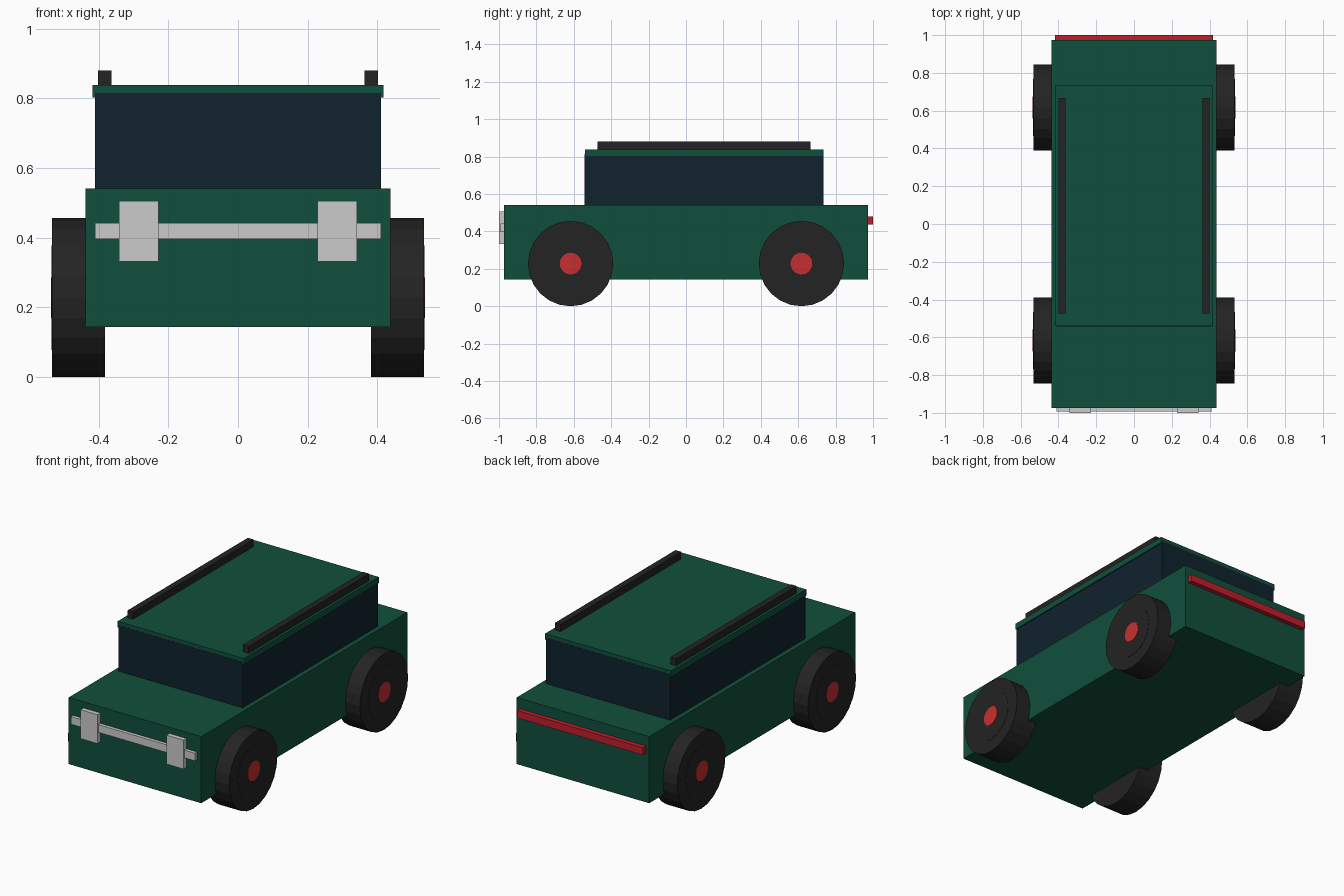
import bpy
import math

cube = bpy.data.objects.get("Cube")
if cube:
    bpy.data.objects.remove(cube, do_unlink=True)


def material(name, rgb):
    mat = bpy.data.materials.new(name)
    mat.use_nodes = True
    mat.diffuse_color = (*rgb, 1)
    mat.node_tree.nodes["Principled BSDF"].inputs["Base Color"].default_value = (*rgb, 1)
    return mat


GREEN = material("dark green paint", (0.005, 0.078, 0.044))
GLASS = material("navy glass", (0.005, 0.016, 0.027))
BLACK = material("black rubber", (0.017, 0.017, 0.017))
SILVER = material("silver trim", (0.60, 0.60, 0.60))
HUB_RED = material("hub red", (0.58, 0.028, 0.028))
LAMP_RED = material("tail lamp red", (0.53, 0.013, 0.024))


def box(name, mat, x, y, z):
    """Box spanning the (low, high) pairs on each axis."""
    spans = (x, y, z)
    bpy.ops.mesh.primitive_cube_add(size=1, location=[(a + b) / 2 for a, b in spans])
    obj = bpy.context.object
    obj.name = name
    obj.scale = [b - a for a, b in spans]
    bpy.ops.object.transform_apply(location=False, rotation=False, scale=True)
    obj.data.materials.append(mat)
    return obj


def disc(name, mat, radius, x, y, z, sides=24):
    """Cylinder along the x axis between the two x values."""
    bpy.ops.mesh.primitive_cylinder_add(
        vertices=sides, radius=radius, depth=abs(x[1] - x[0]),
        location=((x[0] + x[1]) / 2, y, z), rotation=(0, math.pi / 2, 0))
    obj = bpy.context.object
    obj.name = name
    obj.data.materials.append(mat)
    return obj


# Body, cabin and roof
box("body", GREEN, (-0.438, 0.438), (-0.973, 0.973), (0.144, 0.542))
box("cabin_glass", GLASS, (-0.41, 0.41), (-0.542, 0.736), (0.53, 0.815))
box("roof", GREEN, (-0.417, 0.417), (-0.541, 0.735), (0.802, 0.838))

# Front grille bar and rear lamp strip
box("grille_bar", SILVER, (-0.41, 0.41), (-0.993, -0.96), (0.397, 0.443))
box("tail_lamp_strip", LAMP_RED, (-0.417, 0.417), (0.96, 1.0), (0.436, 0.48))

# Mirrored parts
for side, s in (("left", 1), ("right", -1)):
    box("roof_rail_" + side, BLACK, sorted((s * 0.363, s * 0.401)),
        (-0.473, 0.666), (0.83, 0.88))
    box("headlight_" + side, SILVER, sorted((s * 0.228, s * 0.341)),
        (-1.0, -0.96), (0.332, 0.505))
    for end, y in (("front", -0.617), ("rear", 0.617)):
        tag = end + "_" + side
        disc("tyre_" + tag, BLACK, 0.228, (s * 0.381, s * 0.533), y, 0.228)
        disc("rim_" + tag, BLACK, 0.15, (s * 0.45, s * 0.5345), y, 0.228)
        disc("hub_" + tag, HUB_RED, 0.058, (s * 0.46, s * 0.537), y, 0.228)
